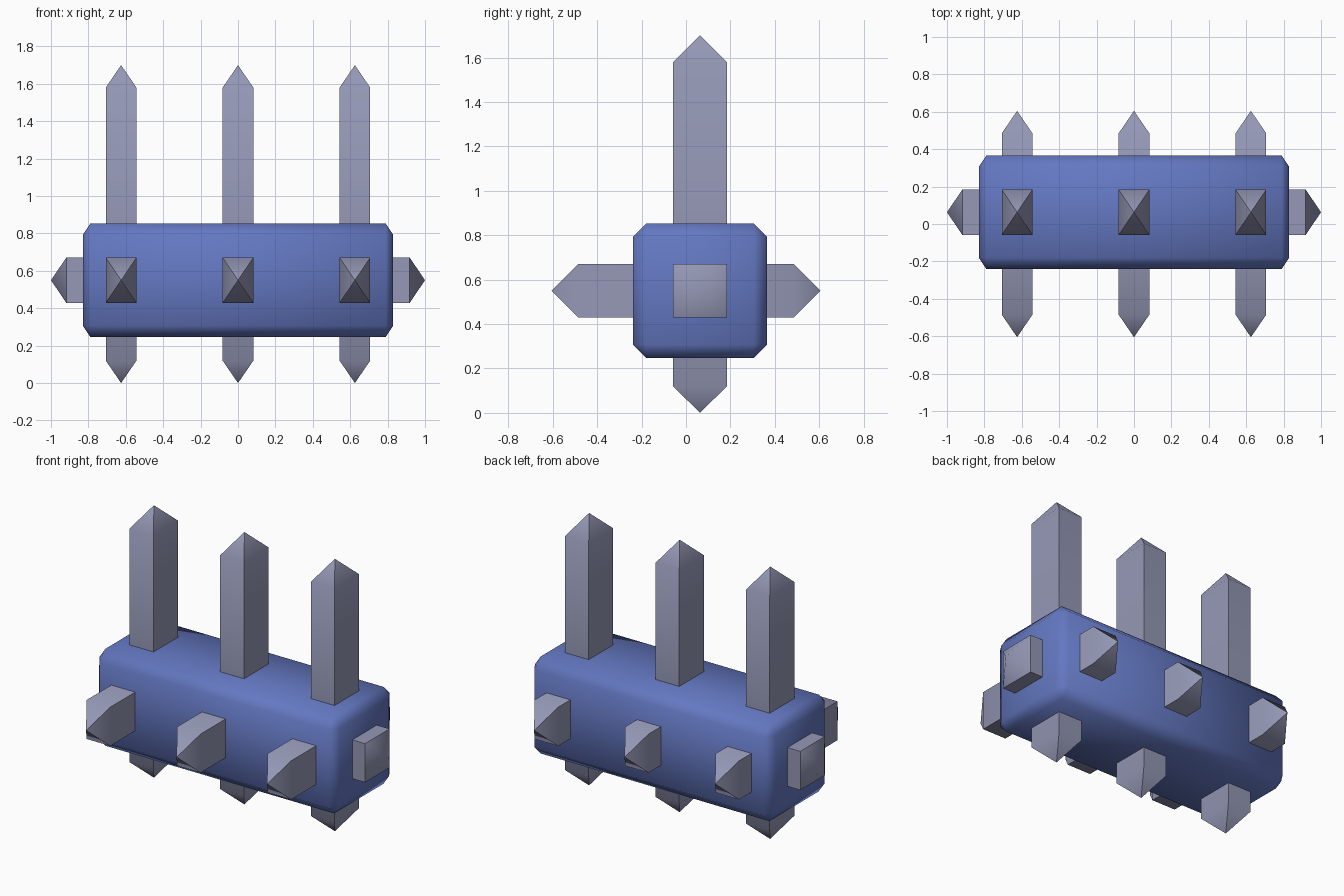
import bpy, bmesh, math
from mathutils import Vector

if "Cube" in bpy.data.objects:
    bpy.data.objects.remove(bpy.data.objects["Cube"])

CENTER_Y, CENTER_Z = 0.063, 0.55


def material(name, color):
    m = bpy.data.materials.new(name)
    m.diffuse_color = (*color, 1)
    m.use_nodes = True
    m.node_tree.nodes["Principled BSDF"].inputs["Base Color"].default_value = m.diffuse_color
    return m


BLUE = material("blue plastic", (0.127, 0.188, 0.540))
GREY = material("grey metal", (0.300, 0.314, 0.465))


def finish(name, bm, mat):
    bmesh.ops.recalc_face_normals(bm, faces=bm.faces)
    me = bpy.data.meshes.new(name)
    bm.to_mesh(me)
    bm.free()
    me.materials.append(mat)
    ob = bpy.data.objects.new(name, me)
    bpy.context.collection.objects.link(ob)
    bpy.ops.object.select_all(action='DESELECT')
    bpy.context.view_layer.objects.active = ob
    ob.select_set(True)
    bpy.ops.object.shade_smooth_by_angle(angle=math.radians(50))
    return ob


def pin(name, center, axis, low, high, half, tip):
    """Square rod along an axis, with a pyramid point at both ends."""
    bm = bmesh.new()
    a, b = [i for i in range(3) if i != axis]

    def vert(t, u, v):
        p = Vector(center)
        p[axis] = t
        p[a] += u * half[a]
        p[b] += v * half[b]
        return bm.verts.new(p)

    corners = [(-1, -1), (1, -1), (1, 1), (-1, 1)]
    r0 = [vert(low + tip, u, v) for u, v in corners]
    r1 = [vert(high - tip, u, v) for u, v in corners]
    p0, p1 = vert(low, 0, 0), vert(high, 0, 0)
    for i in range(4):
        j = (i + 1) % 4
        bm.faces.new((r0[i], r0[j], r1[j], r1[i]))
        bm.faces.new((p0, r0[j], r0[i]))
        bm.faces.new((p1, r1[i], r1[j]))
    return finish(name, bm, GREY)


# Chamfered housing; the chamfer is narrower along x
bm = bmesh.new()
bmesh.ops.create_cube(bm, size=1)
bmesh.ops.scale(bm, vec=(2.49, 0.605, 0.605), verts=bm.verts)
bmesh.ops.bevel(bm, geom=bm.edges[:], offset=0.06, segments=1,
                affect='EDGES', profile=0.5)
bmesh.ops.scale(bm, vec=(2 / 3, 1, 1), verts=bm.verts)
bmesh.ops.translate(bm, vec=(0, CENTER_Y, CENTER_Z), verts=bm.verts)
finish("housing", bm, BLUE)

# Upright and front-to-back pins at three stations, one lengthwise pin
half = (0.082, 0.121, 0.121)
for side, x in (("left", -0.625), ("middle", 0), ("right", 0.625)):
    c = (x, CENTER_Y, CENTER_Z)
    pin(side + "_upright_pin", c, 2, 0, 1.70, half, 0.12)
    pin(side + "_cross_pin", c, 1, -0.605, 0.605, half, 0.12)
pin("lengthwise_pin", (0, CENTER_Y, CENTER_Z), 0, -1, 1, half, 0.082)
